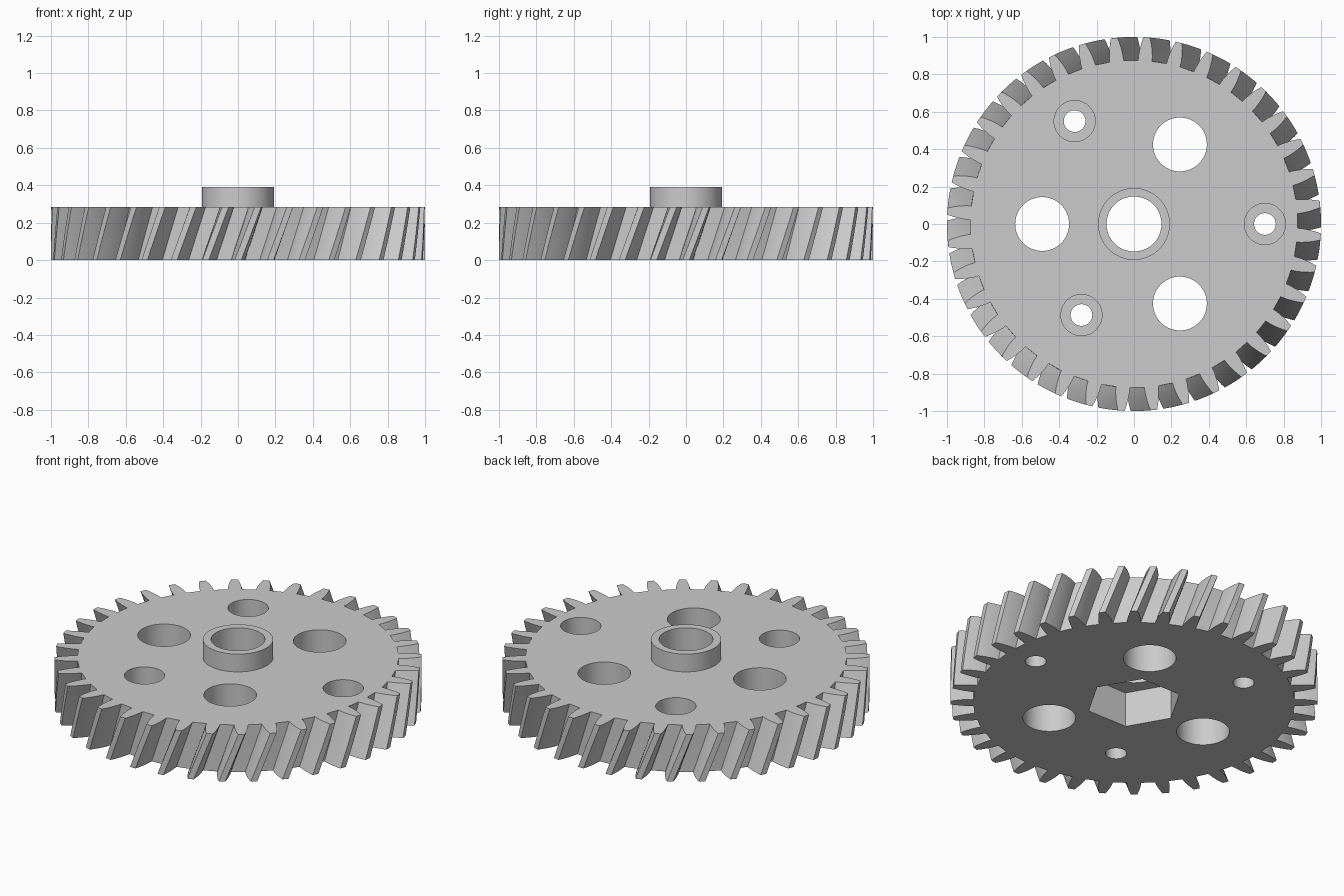
import bpy, bmesh
from math import cos, sin, pi, radians

cube = bpy.data.objects.get("Cube")
if cube:
    bpy.data.objects.remove(cube, do_unlink=True)

TEETH, THICK, HUB_TOP = 36, 0.283, 0.39
TWIST, LAYERS = radians(6.1), 6

grey = bpy.data.materials.new("plain_grey")
grey.use_nodes = True
grey.diffuse_color = (0.6, 0.6, 0.6, 1)
grey.node_tree.nodes["Principled BSDF"].inputs["Base Color"].default_value = (0.6, 0.6, 0.6, 1)


def add_object(name, bm):
    bmesh.ops.recalc_face_normals(bm, faces=bm.faces)
    mesh = bpy.data.meshes.new(name)
    bm.to_mesh(mesh)
    bm.free()
    obj = bpy.data.objects.new(name, mesh)
    bpy.context.scene.collection.objects.link(obj)
    return obj


def prism(name, r, z0, z1, x=0, y=0, sides=64):
    """Upright prism with its first corner towards +x."""
    bm = bmesh.new()
    ring = [bm.verts.new((x + r * cos(2 * pi * i / sides),
                          y + r * sin(2 * pi * i / sides), z0)) for i in range(sides)]
    face = bm.faces.new(ring)
    ext = bmesh.ops.extrude_face_region(bm, geom=[face])
    top = [v for v in ext["geom"] if isinstance(v, bmesh.types.BMVert)]
    bmesh.ops.translate(bm, verts=top, vec=(0, 0, z1 - z0))
    return add_object(name, bm)


# Tooth outline: radius and half width in degrees, from root to tip
flank = [(0.875, 2.45), (0.9, 2.35), (0.925, 2.12), (0.95, 1.82), (0.975, 1.45), (1.0, 1.0)]
outline = []
for t in range(TEETH):
    mid = 2 * pi * t / TEETH
    outline += [(r, mid - radians(a)) for r, a in flank]
    outline += [(r, mid + radians(a)) for r, a in reversed(flank)]

# Helical gear body: the outline stacked in turning layers
bm = bmesh.new()
rings = []
for k in range(LAYERS + 1):
    f = k / LAYERS
    rings.append([bm.verts.new((r * cos(a + TWIST * f), r * sin(a + TWIST * f), THICK * f))
                  for r, a in outline])
n = len(outline)
for low, high in zip(rings, rings[1:]):
    for i in range(n):
        j = (i + 1) % n
        bm.faces.new((low[i], low[j], high[j], high[i]))
bm.faces.new(rings[0][::-1])
bm.faces.new(rings[-1])
gear = add_object("helical_gear", bm)

# Raised hub, then the shaft bore and the hexagonal pocket underneath
steps = [(prism("hub", 0.192, 0.24, HUB_TOP), "UNION"),
         (prism("hex_pocket", 0.262, -0.1, 0.21, sides=6), "DIFFERENCE"),
         (prism("shaft_bore", 0.147, -0.2, 0.6), "DIFFERENCE")]

# Large lightening holes
for i in range(3):
    a = pi + 2 * pi * i / 3
    steps.append((prism("large_hole", 0.144, -0.1, 0.5, 0.491 * cos(a), 0.491 * sin(a)),
                  "DIFFERENCE"))

# Counterbored screw holes at three different distances
for i, d in enumerate((0.70, 0.635, 0.562)):
    x, y = d * cos(2 * pi * i / 3), d * sin(2 * pi * i / 3)
    steps.append((prism("screw_hole", 0.058, -0.1, 0.5, x, y, 48), "DIFFERENCE"))
    steps.append((prism("screw_recess", 0.11, 0.12, 0.5, x, y, 48), "DIFFERENCE"))

for part, operation in steps:
    part.hide_render = True
    mod = gear.modifiers.new(part.name, "BOOLEAN")
    mod.object, mod.operation, mod.solver = part, operation, "EXACT"

# Bake the cuts and remove the cutters
graph = bpy.context.evaluated_depsgraph_get()
mesh = bpy.data.meshes.new_from_object(gear.evaluated_get(graph))
gear.modifiers.clear()
gear.data = mesh
for part, _ in steps:
    bpy.data.objects.remove(part, do_unlink=True)

mesh.materials.clear()
mesh.materials.append(grey)
for p in mesh.polygons:
    p.material_index = 0
mesh.shade_smooth()
mesh.set_sharp_from_angle(angle=radians(28))
